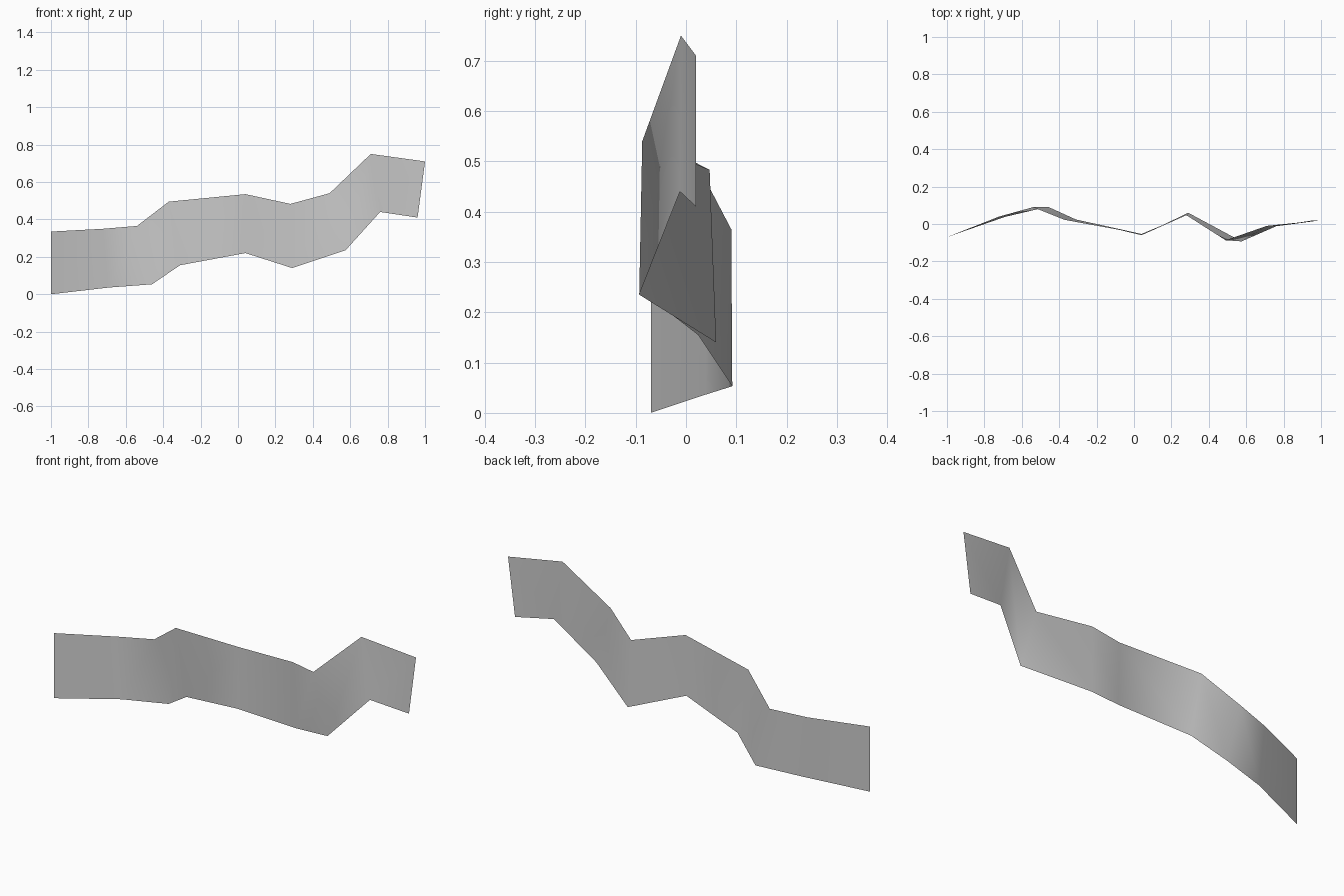
import bpy
import bmesh

cube = bpy.data.objects.get("Cube")
if cube:
    bpy.data.objects.remove(cube)

# Plain grey for the whole ribbon
grey = bpy.data.materials.new("light grey")
grey.use_nodes = True
colour = (0.6, 0.6, 0.6, 1)
grey.diffuse_color = colour
grey.node_tree.nodes["Principled BSDF"].inputs["Base Color"].default_value = colour

# Upper and lower rims of the folded ribbon, from right end to left end
upper_rim = [(-1, -.07, .335), (-.72, .04, .35), (-.54, .09, .365),
             (-.37, .022, .495), (.04, -.053, .535), (.28, .047, .483),
             (.49, -.087, .54), (.71, -.01, .75), (1, .02, .71)]
lower_rim = [(-1, -.07, 0), (-.69, .038, .036), (-.46, .092, .053),
             (-.31, .024, .155), (.04, -.06, .22), (.29, .06, .14),
             (.575, -.093, .235), (.76, -.012, .44), (.96, .02, .41)]

# Ribbon: one smooth sheet bridging the rims
bm = bmesh.new()
top = [bm.verts.new(p) for p in upper_rim]
low = [bm.verts.new(p) for p in lower_rim]
for i in range(len(top) - 1):
    face = bm.faces.new((low[i], low[i + 1], top[i + 1], top[i]))
    face.smooth = True
mesh = bpy.data.meshes.new("folded_ribbon")
bm.to_mesh(mesh)
bm.free()
mesh.materials.append(grey)
ribbon = bpy.data.objects.new("folded_ribbon", mesh)
bpy.context.collection.objects.link(ribbon)
